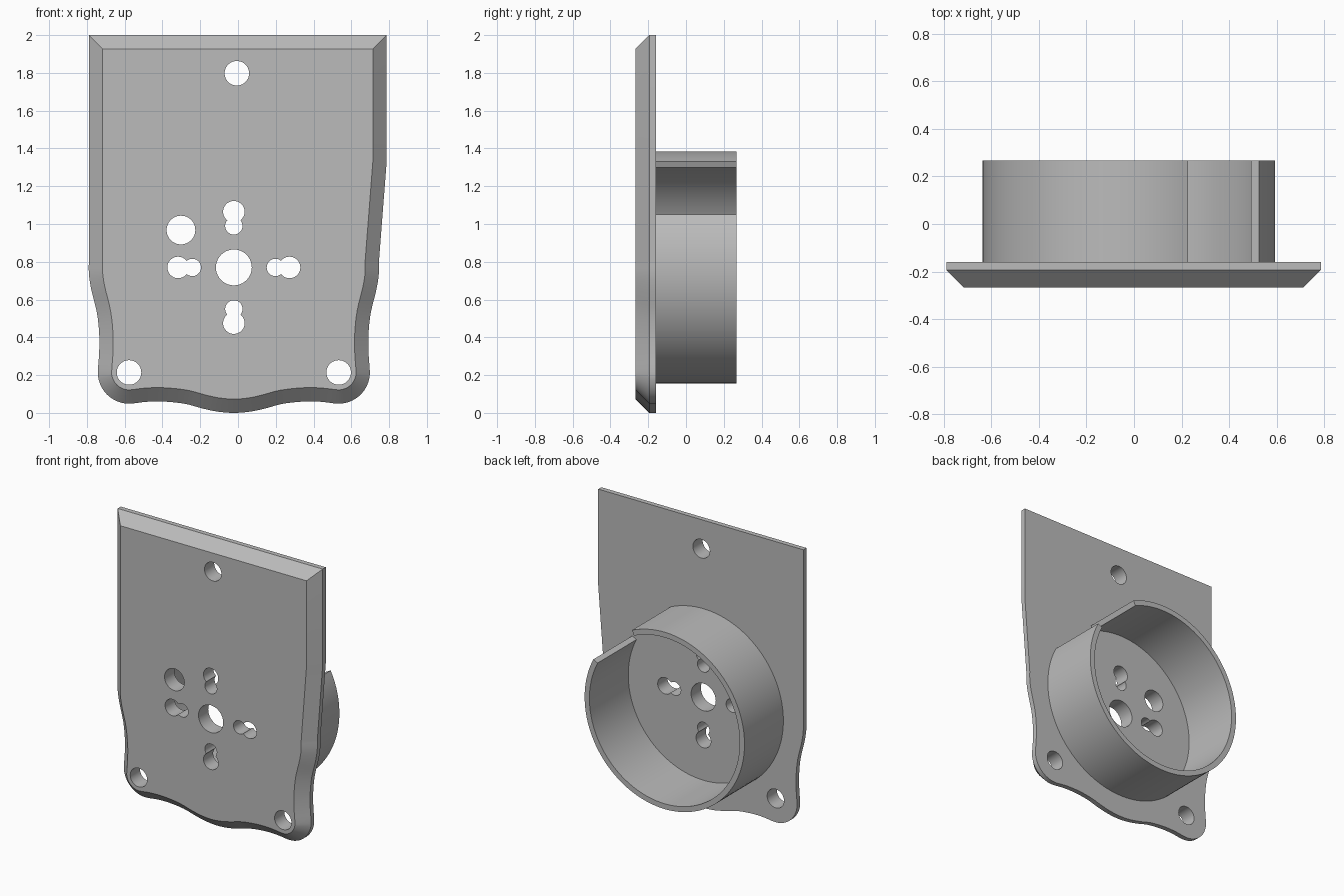
import bpy
import bmesh
from math import sin, cos, radians, tau
from mathutils import Vector

if "Cube" in bpy.data.objects:
    bpy.data.objects.remove(bpy.data.objects["Cube"])

AXIS_X, AXIS_Z = -0.022, 0.77            # centre of the cup
FRONT, BEVEL, BACK, RIM = -0.267, -0.194, -0.16, 0.267
CORNER_R = 0.165

grey = bpy.data.materials.new("plain grey")
grey.use_nodes = True
grey.diffuse_color = (0.5, 0.5, 0.5, 1)
grey.node_tree.nodes["Principled BSDF"].inputs["Base Color"].default_value = (0.5, 0.5, 0.5, 1)


def loft(name, layers):
    """Solid through equal-length closed (x, z) loops, each at its own y."""
    bm = bmesh.new()
    rings = [[bm.verts.new((p[0], y, p[1])) for p in pts] for pts, y in layers]
    n = len(rings[0])
    for a, b in zip(rings, rings[1:]):
        for i in range(n):
            j = (i + 1) % n
            bm.faces.new((a[i], a[j], b[j], b[i]))
    bm.faces.new(rings[0])
    bm.faces.new(rings[-1])
    bmesh.ops.recalc_face_normals(bm, faces=bm.faces)
    mesh = bpy.data.meshes.new(name)
    bm.to_mesh(mesh)
    bm.free()
    obj = bpy.data.objects.new(name, mesh)
    bpy.context.collection.objects.link(obj)
    mesh.materials.append(grey)
    return obj


def arc(cx, cz, r, start, end, steps):
    angles = [radians(start + (end - start) * i / steps) for i in range(steps + 1)]
    return [Vector((cx + r * cos(a), cz + r * sin(a))) for a in angles]


def spline(keys, sub=4):
    """Smooth curve through the key points."""
    out = []
    for i in range(len(keys) - 1):
        p0, p1, p2 = keys[max(i - 1, 0)], keys[i], keys[i + 1]
        p3 = keys[min(i + 2, len(keys) - 1)]
        for s in range(sub):
            t = s / sub
            out.append(0.5 * (2 * p1 + (p2 - p0) * t + (2 * p0 - 5 * p1 + 4 * p2 - p3) * t ** 2
                              + (3 * p1 - p0 - 3 * p2 + p3) * t ** 3))
    return out + [keys[-1]]


def inset(pts, d):
    """Mitred inward offset of a counter-clockwise loop."""
    out = []
    for i, p in enumerate(pts):
        a, b = (p - pts[i - 1]).normalized(), (pts[(i + 1) % len(pts)] - p).normalized()
        na, nb = Vector((-a.y, a.x)), Vector((-b.y, b.x))
        out.append(p + (na + nb) * d / (1 + na.dot(nb)))
    return out


def finish(obj):
    bpy.ops.object.select_all(action='DESELECT')
    obj.select_set(True)
    bpy.context.view_layer.objects.active = obj
    bpy.ops.object.shade_smooth_by_angle(angle=radians(25))


# Plate outline: wavy lower half, mirrored about the cup axis
side = [(-0.79, 0.80), (-0.789, 0.73), (-0.776, 0.65), (-0.747, 0.53), (-0.735, 0.42), (-0.735, 0.32)]
wave = [(-0.48, 0.059), (-0.39, 0.06), (-0.28, 0.048), (-0.19, 0.024), (-0.11, 0.007)]
half = ([Vector(p) for p in side] + arc(-0.577, 0.214, CORNER_R, 178, 275, 6)
        + [Vector(p) for p in wave])
mirrored = [Vector((2 * AXIS_X - p.x, p.y)) for p in reversed(half)]
lower = spline(half + [Vector((AXIS_X, 0))] + mirrored)
outline = lower + [Vector(p) for p in ((0.787, 1.33), (0.787, 2), (-0.79, 2))]

plate = loft("back_plate", [(inset(outline, BEVEL - FRONT), FRONT), (outline, BEVEL), (outline, BACK)])

# Holes: (x, z, radius)
holes = [(AXIS_X, AXIS_Z, 0.095), (-0.302, 0.968, 0.076), (-0.006, 1.798, 0.065),
         (-0.577, 0.214, 0.065), (0.533, 0.214, 0.065)]
for k in range(4):                       # four keyhole slots around the centre
    dx, dz = round(cos(k * tau / 4)), round(sin(k * tau / 4))
    for dist, r in ((0.295, 0.057), (0.22, 0.046)):
        holes.append((AXIS_X + dx * dist, AXIS_Z + dz * dist, r))

bpy.context.view_layer.objects.active = plate
for x, z, r in holes:
    circle = arc(x, z, r, 0, 360, 40)[:-1]
    cutter = loft("hole_cutter", [(circle, FRONT - 0.1), (circle, BACK + 0.1)])
    cutter.hide_render = True
    mod = plate.modifiers.new("hole", 'BOOLEAN')
    mod.operation, mod.solver, mod.object = 'DIFFERENCE', 'EXACT', cutter
    bpy.ops.object.modifier_apply(modifier=mod.name)
    bpy.data.objects.remove(cutter)
finish(plate)

# Cup wall: open ring with a gap at the upper left
outer = arc(AXIS_X, AXIS_Z, 0.615, 66, 387, 90)
inner = arc(AXIS_X, AXIS_Z, 0.578, 387, 66, 90)
cup = loft("cup_wall", [(outer + inner, BACK - 0.005), (outer + inner, RIM)])
finish(cup)
